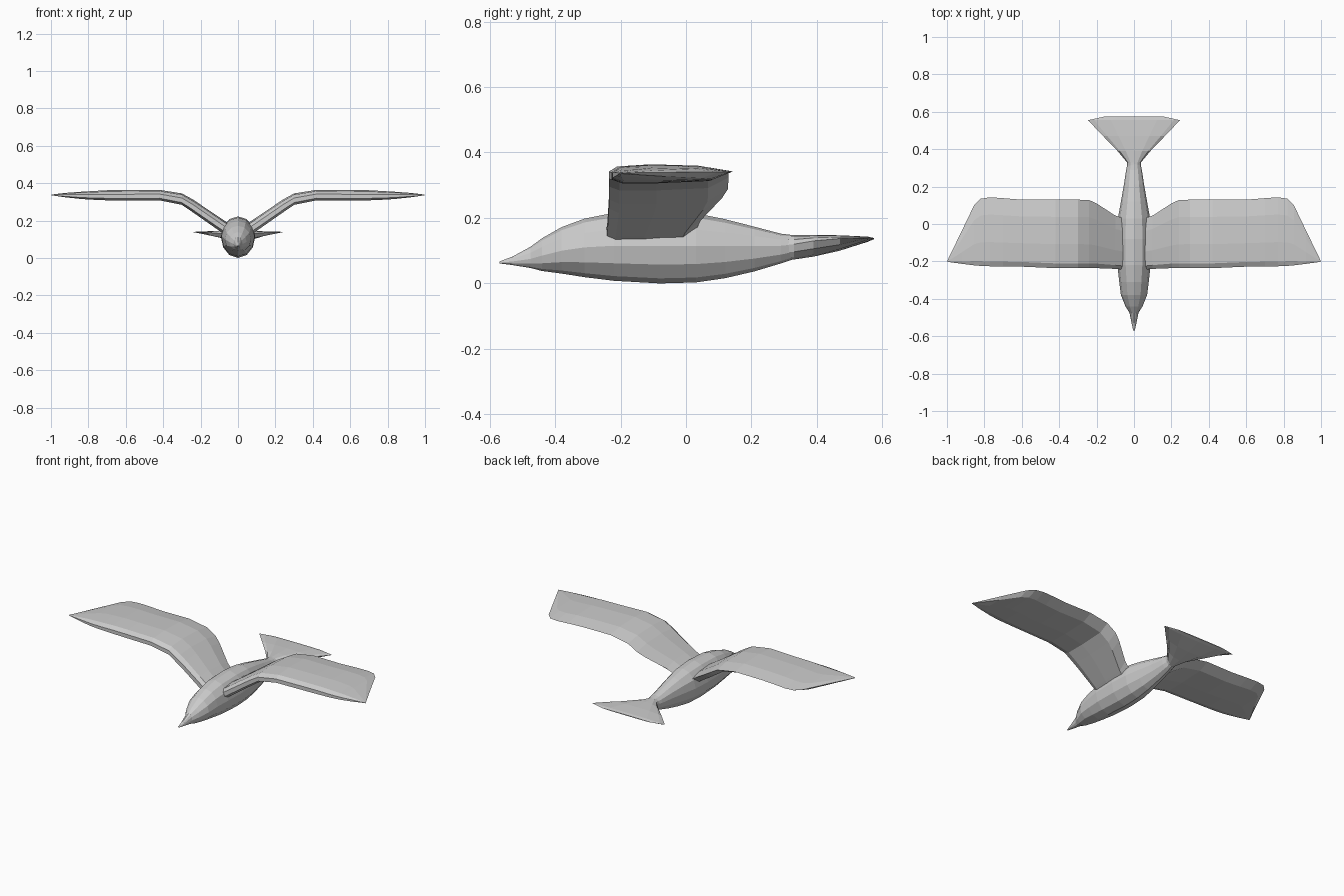
import bpy, bmesh, math


def loft(name, rings):
    """Skin a list of equal-length point rings and cap both ends."""
    bm = bmesh.new()
    loops = [[bm.verts.new(p) for p in ring] for ring in rings]
    n = len(loops[0])
    for a, b in zip(loops, loops[1:]):
        for i in range(n):
            j = (i + 1) % n
            bm.faces.new((a[i], a[j], b[j], b[i]))
    bm.faces.new(loops[0])
    bm.faces.new(loops[-1])
    bmesh.ops.recalc_face_normals(bm, faces=bm.faces)
    mesh = bpy.data.meshes.new(name)
    bm.to_mesh(mesh)
    bm.free()
    obj = bpy.data.objects.new(name, mesh)
    bpy.context.collection.objects.link(obj)
    return obj


def oval(y, half_w, bottom, top, mid, n=12):
    """Cross-section across the body with its widest point at height mid."""
    pts = []
    for i in range(n):
        a = 2 * math.pi * i / n
        s = math.sin(a)
        h = top - mid if s > 0 else mid - bottom
        pts.append((half_w * math.cos(a), y, mid + h * s))
    return pts


# Body with head and beak: y, half width, bottom, top, widest height
body = [
    (-0.57, 0.004, 0.061, 0.067, 0.064), (-0.53, 0.013, 0.056, 0.082, 0.067),
    (-0.475, 0.024, 0.047, 0.112, 0.075), (-0.44, 0.046, 0.038, 0.138, 0.085),
    (-0.38, 0.07, 0.030, 0.172, 0.1), (-0.31, 0.079, 0.019, 0.198, 0.11),
    (-0.22, 0.089, 0.008, 0.216, 0.115), (-0.08, 0.092, 0.0, 0.222, 0.115),
    (0.03, 0.086, 0.003, 0.214, 0.115), (0.12, 0.07, 0.016, 0.196, 0.115),
    (0.21, 0.054, 0.037, 0.173, 0.115), (0.29, 0.042, 0.061, 0.152, 0.115),
    (0.34, 0.03, 0.078, 0.146, 0.12),
]
loft("body", [oval(*s) for s in body])

# Fanned tail, a thin lens that widens to the back
tail = [
    (0.29, 0.034, 0.072, 0.15, 0.115), (0.33, 0.038, 0.073, 0.148, 0.12),
    (0.39, 0.088, 0.082, 0.148, 0.13), (0.47, 0.165, 0.1, 0.147, 0.137),
    (0.555, 0.246, 0.127, 0.143, 0.139), (0.574, 0.16, 0.135, 0.139, 0.137),
]
loft("tail", [oval(*s) for s in tail])

# Wing: x, front y, back y, underside z, upper z
wing = [
    (0.04, -0.245, 0.025, 0.105, 0.178), (0.10, -0.24, 0.045, 0.145, 0.218),
    (0.20, -0.236, 0.11, 0.215, 0.285), (0.24, -0.236, 0.128, 0.243, 0.312),
    (0.30, -0.236, 0.13, 0.284, 0.345), (0.42, -0.236, 0.13, 0.308, 0.364),
    (0.60, -0.228, 0.13, 0.306, 0.363), (0.70, -0.227, 0.138, 0.308, 0.362),
    (0.77, -0.226, 0.143, 0.311, 0.358), (0.82, -0.224, 0.135, 0.314, 0.355),
    (0.855, -0.221, 0.10, 0.317, 0.353), (0.92, -0.213, -0.035, 0.324, 0.348),
    (0.998, -0.202, -0.196, 0.335, 0.339),
]
airfoil = [(0, 0.2), (0, 0.6), (0.07, 0.88), (0.35, 1), (0.75, 0.92),
           (1, 0.65), (0.83, 0.12), (0.4, 0), (0.09, 0.0)]
wings = loft("wings", [[(x, f + (b - f) * u, lo + (hi - lo) * v)
                        for u, v in airfoil] for x, f, b, lo, hi in wing])
wings.modifiers.new("mirror", "MIRROR").use_axis[0] = True
wings.modifiers["mirror"].use_mirror_merge = False
